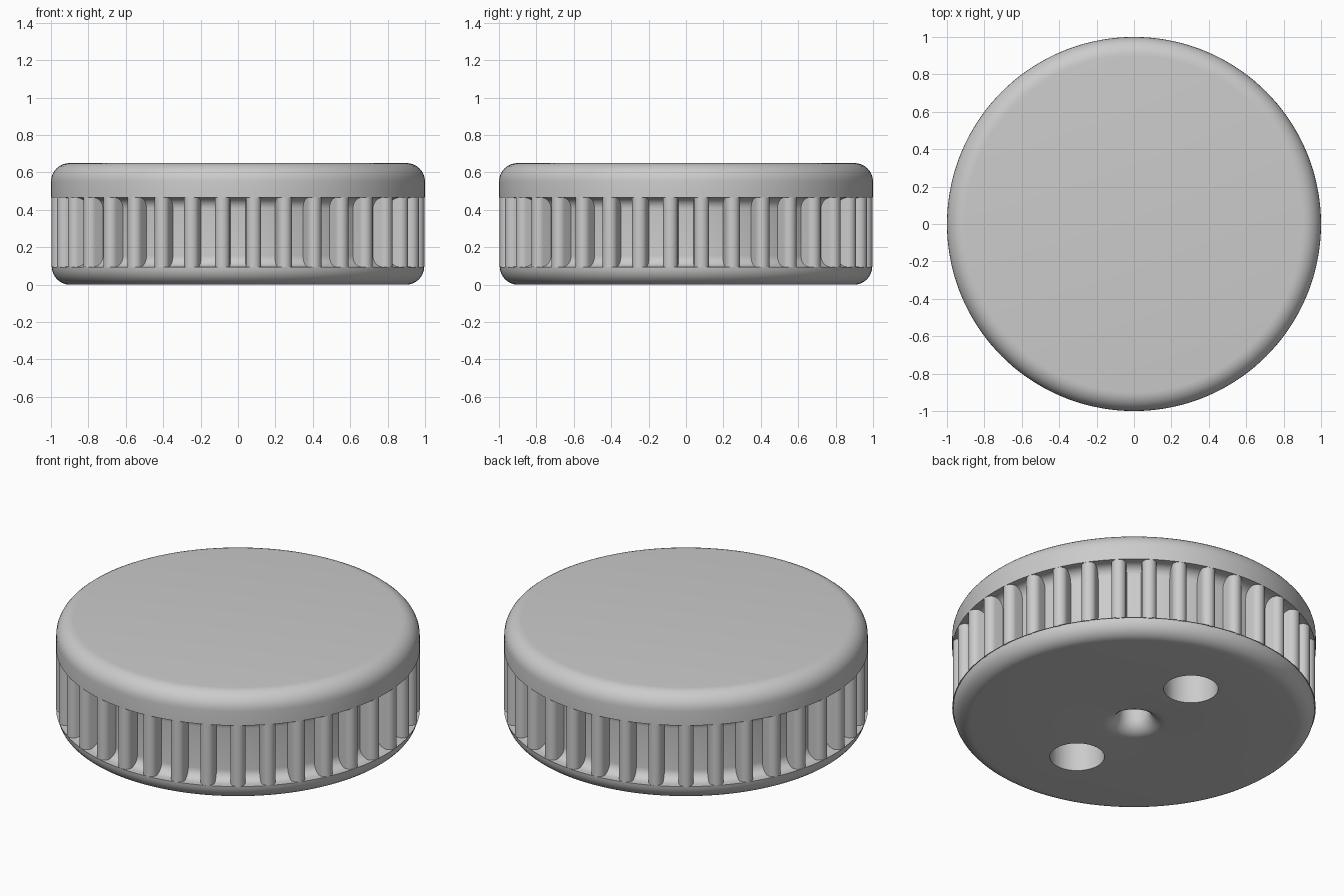
import bpy, bmesh, math
from mathutils import Matrix, Vector

cube = bpy.data.objects.get("Cube")
if cube:
    bpy.data.objects.remove(cube, do_unlink=True)

grey = bpy.data.materials.new("plain_grey")
grey.use_nodes = True
GREY = (0.6, 0.6, 0.6, 1)
grey.diffuse_color = GREY
grey.node_tree.nodes["Principled BSDF"].inputs["Base Color"].default_value = GREY


def arc(cx, cz, r, start, end, n=8):
    """Points along a circular arc, angles in degrees."""
    steps = [math.radians(start + (end - start) * i / n) for i in range(n + 1)]
    return [(cx + r * math.cos(a), cz + r * math.sin(a)) for a in steps]


def make_object(name, bm):
    bmesh.ops.recalc_face_normals(bm, faces=bm.faces)
    mesh = bpy.data.meshes.new(name)
    bm.to_mesh(mesh)
    bm.free()
    mesh.materials.append(grey)
    obj = bpy.data.objects.new(name, mesh)
    bpy.context.collection.objects.link(obj)
    return obj


def smooth(obj):
    bpy.ops.object.select_all(action="DESELECT")
    obj.select_set(True)
    bpy.context.view_layer.objects.active = obj
    bpy.ops.object.shade_smooth_by_angle(angle=math.radians(35))


# Turned body: flared centre bore, rounded rims, recessed waist
HEIGHT, BORE_TOP, CORE = 0.65, 0.4, 0.91
LOW, HIGH, FILLET = 0.095, 0.465, 0.06
profile = [(0, BORE_TOP), (0.085, BORE_TOP)]
profile += arc(0.175, 0.09, 0.09, 180, 270)
profile += arc(0.9, 0.095, 0.095, -90, 0) + [(1, LOW)]
profile += arc(CORE + FILLET, LOW + FILLET, FILLET, 270, 180)
profile += arc(CORE + FILLET, HIGH - FILLET, FILLET, 180, 90) + [(1, HIGH)]
profile += arc(0.9, HEIGHT - 0.1, 0.1, 0, 90) + [(0, HEIGHT)]

bm = bmesh.new()
verts = [bm.verts.new((x, 0, z)) for x, z in profile]
edges = [bm.edges.new(pair) for pair in zip(verts, verts[1:])]
bmesh.ops.spin(bm, geom=verts + edges, cent=(0, 0, 0), axis=(0, 0, 1),
               angle=math.tau, steps=144, use_merge=True)
bmesh.ops.remove_doubles(bm, verts=bm.verts, dist=1e-5)
body = make_object("body", bm)

# Two blind holes in the underside
bm = bmesh.new()
for side in (-1, 1):
    bmesh.ops.create_cone(bm, cap_ends=True, segments=64, radius1=0.15, radius2=0.15,
                          depth=0.8, matrix=Matrix.Translation((0, 0.487 * side, 0)))
cutter = make_object("hole_cutter", bm)
cutter.hide_render = True
cutter.hide_viewport = True
cut = body.modifiers.new("underside_holes", "BOOLEAN")
cut.object = cutter
cut.solver = "EXACT"
bpy.context.view_layer.objects.active = body
bpy.ops.object.modifier_apply(modifier=cut.name)
bpy.data.objects.remove(cutter, do_unlink=True)
smooth(body)

# Round-nosed grip ribs around the waist
RIBS, RADIUS = 36, 0.04
outline = [(0.88, -RADIUS)] + arc(0.96, 0, RADIUS, -90, 90, 12) + [(0.88, RADIUS)]
bm = bmesh.new()
for i in range(RIBS):
    turn = Matrix.Rotation(math.tau * (i + 0.5) / RIBS, 4, "Z")
    base = [bm.verts.new(turn @ Vector((x, y, LOW - 0.002))) for x, y in outline]
    face = bm.faces.new(base)
    new = bmesh.ops.extrude_face_region(bm, geom=[face], use_keep_orig=True)["geom"]
    bmesh.ops.translate(bm, vec=(0, 0, HIGH - LOW + 0.004),
                        verts=[g for g in new if isinstance(g, bmesh.types.BMVert)])
smooth(make_object("grip_ribs", bm))
